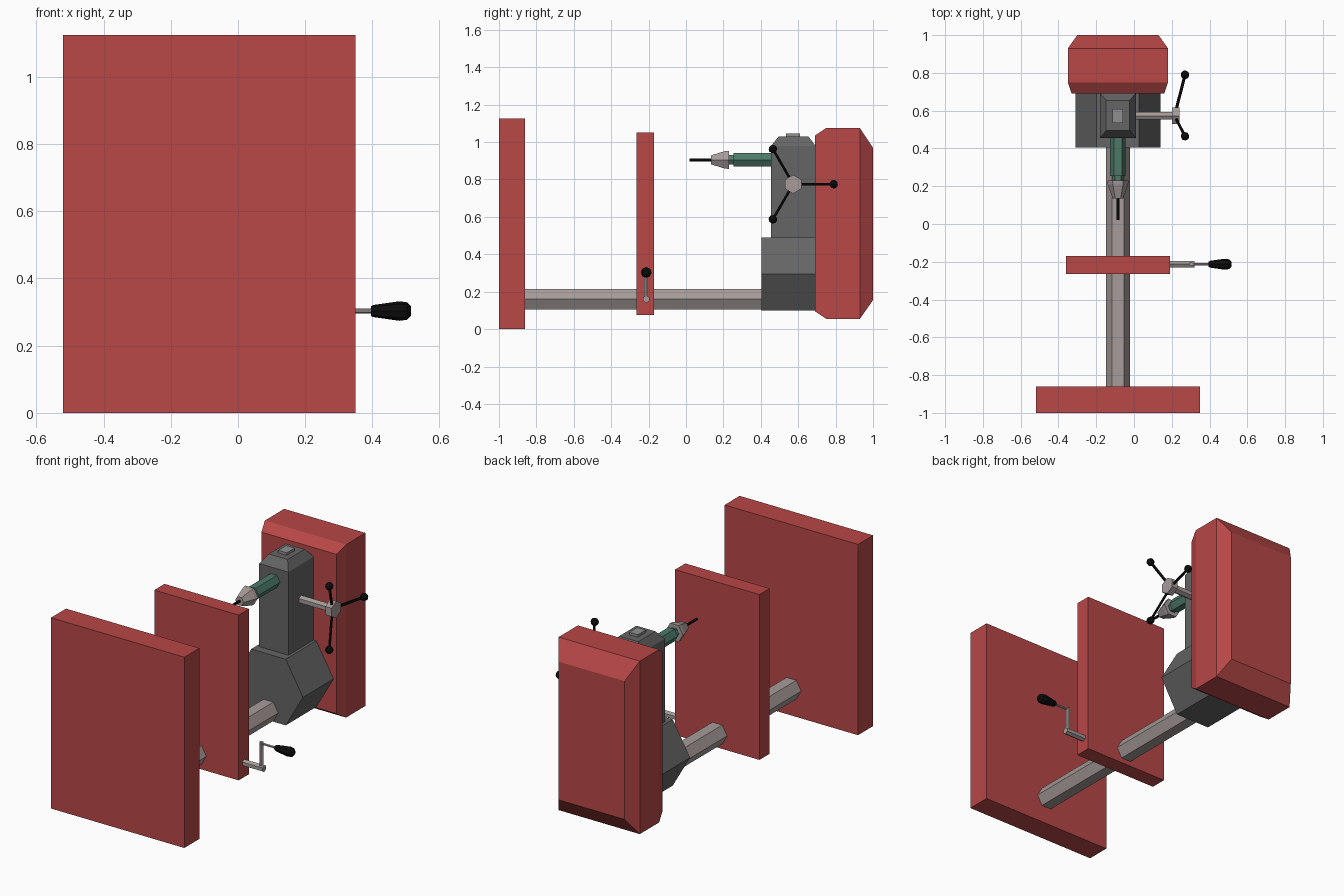
import bpy, bmesh, math
from mathutils import Vector

cube = bpy.data.objects.get("Cube")
if cube:
    bpy.data.objects.remove(cube, do_unlink=True)


def material(name, rgb):
    m = bpy.data.materials.new(name)
    m.use_nodes = True
    m.diffuse_color = (*rgb, 1)
    m.node_tree.nodes["Principled BSDF"].inputs["Base Color"].default_value = (*rgb, 1)
    return m


RED = material("red paint", (0.48, 0.063, 0.063))
DARK = material("dark grey casting", (0.13, 0.13, 0.13))
MID = material("mid grey cap", (0.28, 0.28, 0.28))
STEEL = material("light steel", (0.38, 0.33, 0.32))
GREEN = material("green quill", (0.075, 0.19, 0.14))
BLACK = material("black", (0.004, 0.004, 0.004))


def loft(name, rings, mat):
    """Skin a stack of equal-sized rings of points and cap both ends."""
    bm = bmesh.new()
    loops = [[bm.verts.new(p) for p in ring] for ring in rings]
    n = len(loops[0])
    for a, b in zip(loops, loops[1:]):
        for i in range(n):
            j = (i + 1) % n
            bm.faces.new((a[i], a[j], b[j], b[i]))
    bm.faces.new(loops[0])
    bm.faces.new(loops[-1])
    bmesh.ops.recalc_face_normals(bm, faces=bm.faces)
    mesh = bpy.data.meshes.new(name)
    bm.to_mesh(mesh)
    bm.free()
    mesh.materials.append(mat)
    ob = bpy.data.objects.new(name, mesh)
    bpy.context.collection.objects.link(ob)
    return ob


def box(name, x, y, z, mat):
    rings = [[(x[0], v, z[0]), (x[1], v, z[0]), (x[1], v, z[1]), (x[0], v, z[1])] for v in y]
    return loft(name, rings, mat)


def turned(name, start, direction, profile, mat, sides=6, corner=(0, 0, 1)):
    """Faceted round part: profile holds (distance along direction, radius)."""
    d = Vector(direction).normalized()
    u = Vector(corner)
    u = (u - d * u.dot(d)).normalized()
    w = d.cross(u)
    angles = [math.tau * i / sides for i in range(sides)]
    rings = [[Vector(start) + d * t + (u * math.cos(a) + w * math.sin(a)) * r for a in angles]
             for t, r in profile]
    return loft(name, rings, mat)


def rod(name, a, b, r, mat, sides=6, corner=(0, 0, 1)):
    d = Vector(b) - Vector(a)
    return turned(name, a, d, [(0, r), (d.length, r)], mat, sides, corner)


X, Y, Z = Vector((1, 0, 0)), Vector((0, 1, 0)), Vector((0, 0, 1))
CX = -0.085  # centre line of the machine

# Base, table and column
box("base_plate", (-0.52, 0.35), (-1, -0.86), (0, 1.125), RED)
box("work_table", (-0.36, 0.19), (-0.265, -0.17), (0.075, 1.05), RED)
rod("column", (CX, -0.87, 0.16), (CX, 0.42, 0.16), 0.064, STEEL, corner=X)
rod("column_collar", (CX, 0.405, 0.295), (CX, 0.692, 0.295), 0.225, DARK, corner=X)

# Belt housing with bevelled front and back rims
rings = []
for y, hx, z0, z1 in [(0.69, 0.245, 0.095, 1.035), (0.75, 0.265, 0.055, 1.075),
                      (0.93, 0.265, 0.055, 1.075), (1.0, 0.215, 0.155, 0.97)]:
    rings.append([(CX - hx, y, z0), (CX + hx, y, z0), (CX + hx, y, z1), (CX - hx, y, z1)])
loft("belt_housing", rings, RED)

# Motor head with tapered top and cap
rings = []
for z, hx, y0, y1 in [(0.48, 0.095, 0.455, 0.692), (0.98, 0.095, 0.455, 0.692),
                      (1.03, 0.062, 0.495, 0.655)]:
    rings.append([(CX - hx, y0, z), (CX + hx, y0, z), (CX + hx, y1, z), (CX - hx, y1, z)])
loft("motor_head", rings, DARK)
box("head_cap", (CX - 0.028, CX + 0.028), (0.535, 0.61), (1.025, 1.045), MID)

# Quill, chuck and bit
turned("quill", (CX, 0.46, 0.905), -Y, [(0, 0.041), (0.205, 0.041)], GREEN, corner=X)
turned("quill_nose", (CX, 0.26, 0.905), -Y, [(0, 0.03), (0.04, 0.03)], GREEN, corner=X)
turned("chuck", (CX, 0.23, 0.905), -Y,
       [(0, 0.056), (0.022, 0.054), (0.095, 0.028)], STEEL, corner=X)
rod("drill_bit", (CX, 0.14, 0.905), (CX, 0.02, 0.905), 0.008, BLACK)

# Feed wheel: shaft, hub and three knobbed arms
rod("feed_shaft", (0, 0.573, 0.775), (0.21, 0.573, 0.775), 0.024, STEEL)
rod("feed_hub", (0.2, 0.573, 0.775), (0.24, 0.573, 0.775), 0.05, STEEL)
for k in range(3):
    a = math.tau * k / 3
    out = Y * math.cos(a) + Z * math.sin(a)
    hub = Vector((0.215, 0.573, 0.775))
    tip = hub + out * 0.217 + X * 0.055
    rod(f"feed_arm_{k + 1}", hub, tip, 0.008, BLACK, corner=X)
    ball = [(0.022 * -math.cos(t), 0.022 * math.sin(t) + 0.001)
            for t in (math.pi * i / 6 for i in range(7))]
    turned(f"feed_knob_{k + 1}", tip, tip - hub, ball, BLACK, 8, X)

# Table crank: shaft, arm, spindle and grip
rod("crank_shaft", (0.18, -0.213, 0.16), (0.32, -0.213, 0.16), 0.02, STEEL)
rod("crank_arm", (0.302, -0.213, 0.16), (0.302, -0.213, 0.312), 0.012, STEEL, corner=X)
rod("crank_spindle", (0.302, -0.213, 0.303), (0.41, -0.213, 0.303), 0.007, STEEL)
turned("crank_grip", (0.395, -0.213, 0.303), X,
       [(0, 0.014), (0.008, 0.018), (0.085, 0.029), (0.108, 0.026), (0.12, 0.014)], BLACK, 8)
